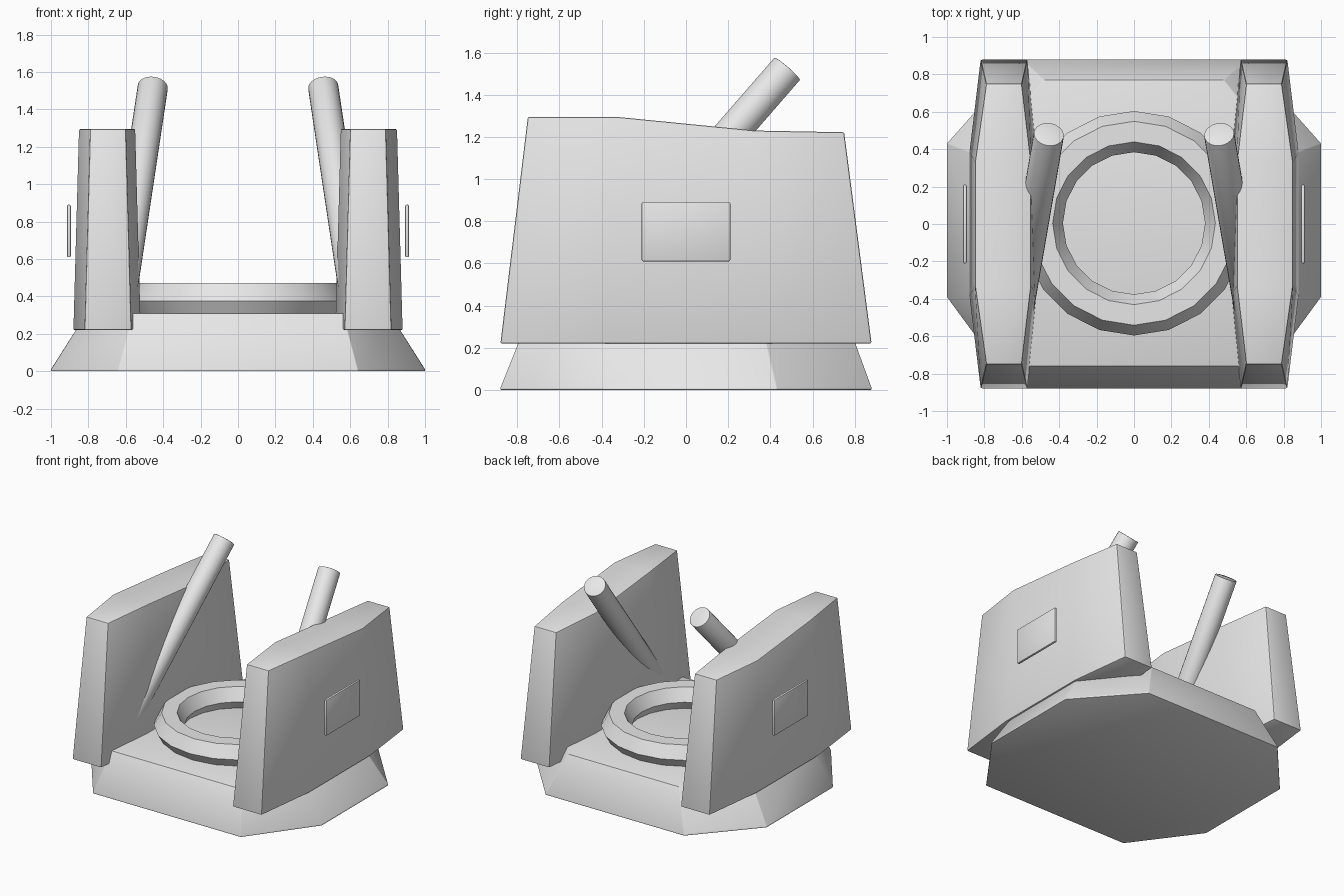
import bpy, bmesh, math
from mathutils import Vector

if "Cube" in bpy.data.objects:
    bpy.data.objects.remove(bpy.data.objects["Cube"])

grey = bpy.data.materials.new("plain_grey")
grey.diffuse_color = (0.8, 0.8, 0.8, 1)
grey.use_nodes = True
grey.node_tree.nodes["Principled BSDF"].inputs["Base Color"].default_value = grey.diffuse_color


def finish(obj, bevel=0):
    """Material, optional edge softening and smooth shading by angle."""
    obj.data.materials.clear()
    obj.data.materials.append(grey)
    bpy.ops.object.select_all(action='DESELECT')
    bpy.context.view_layer.objects.active = obj
    obj.select_set(True)
    if bevel:
        m = obj.modifiers.new("soft_edges", 'BEVEL')
        m.width = bevel
        m.segments = 2
        m.limit_method = 'ANGLE'
        m.angle_limit = math.radians(30)
        bpy.ops.object.modifier_apply(modifier=m.name)
    bpy.ops.object.shade_smooth_by_angle(angle=math.radians(30))


def mesh_object(name, bm):
    bmesh.ops.recalc_face_normals(bm, faces=bm.faces)
    me = bpy.data.meshes.new(name)
    bm.to_mesh(me)
    bm.free()
    obj = bpy.data.objects.new(name, me)
    bpy.context.collection.objects.link(obj)
    return obj


def loft(name, rings):
    """Skin a stack of equal-length rings and cap both ends."""
    bm = bmesh.new()
    rows = [[bm.verts.new(p) for p in ring] for ring in rings]
    n = len(rows[0])
    for a, b in zip(rows, rows[1:]):
        for i in range(n):
            j = (i + 1) % n
            bm.faces.new((a[i], a[j], b[j], b[i]))
    bm.faces.new(rows[0])
    bm.faces.new(rows[-1])
    return mesh_object(name, bm)


# Eight-sided sloping base
def octagon(half, z):
    right = [(x, y, z) for x, y in half]
    return right + [(-x, y, z) for x, y in reversed(half)]


foot = [(0.64, -0.88), (1.0, -0.39), (1.0, 0.43), (0.60, 0.88)]
deck = [(0.56, -0.76), (0.81, -0.34), (0.81, 0.36), (0.48, 0.77)]
finish(loft("base", [octagon(foot, 0), octagon(foot, 0.01), octagon(deck, 0.31)]), 0.004)

# Six-sided ring on the deck
bpy.ops.mesh.primitive_torus_add(major_radius=0.49, minor_radius=0.11, major_segments=20,
                                 minor_segments=6, location=(0, 0.004, 0.375))
ring = bpy.context.object
ring.name = "deck_ring"
finish(ring)

# Wall cross-sections along y: bottom y, top y, top z, inner/outer x below, inner/outer x above
sections = [(-0.88, -0.75, 1.295, 0.57, 0.82, 0.60, 0.79),
            (-0.385, -0.33, 1.295, 0.52, 0.88, 0.55, 0.85),
            (0.385, 0.33, 1.23, 0.52, 0.88, 0.55, 0.85),
            (0.88, 0.75, 1.222, 0.57, 0.82, 0.60, 0.79)]

for side, s in (("left", -1), ("right", 1)):
    # Tapered side wall
    rings = [[(s * xi, yb, 0.22), (s * xo, yb, 0.22), (s * to, yt, zt), (s * ti, yt, zt)]
             for yb, yt, zt, xi, xo, ti, to in sections]
    finish(loft(side + "_wall", rings), 0.008)

    # Thin outer plate
    bpy.ops.mesh.primitive_cube_add(size=1, location=(s * 0.904, 0, 0.75))
    plate = bpy.context.object
    plate.name = side + "_plate"
    plate.scale = (0.02, 0.42, 0.28)
    bpy.ops.object.transform_apply(location=False, rotation=False, scale=True)
    finish(plate, 0.006)

    # Leaning tube, rising backwards and inwards out of the wall
    top = Vector((s * 0.455, 0.48, 1.523))
    bottom = top - 1.1 * Vector((-s * 0.15, 0.87, 1.0))
    axis = top - bottom
    bpy.ops.mesh.primitive_cylinder_add(vertices=24, radius=0.081, depth=axis.length,
                                        location=(top + bottom) / 2,
                                        rotation=axis.to_track_quat('Z', 'Y').to_euler())
    tube = bpy.context.object
    tube.name = side + "_tube"
    finish(tube, 0.004)
